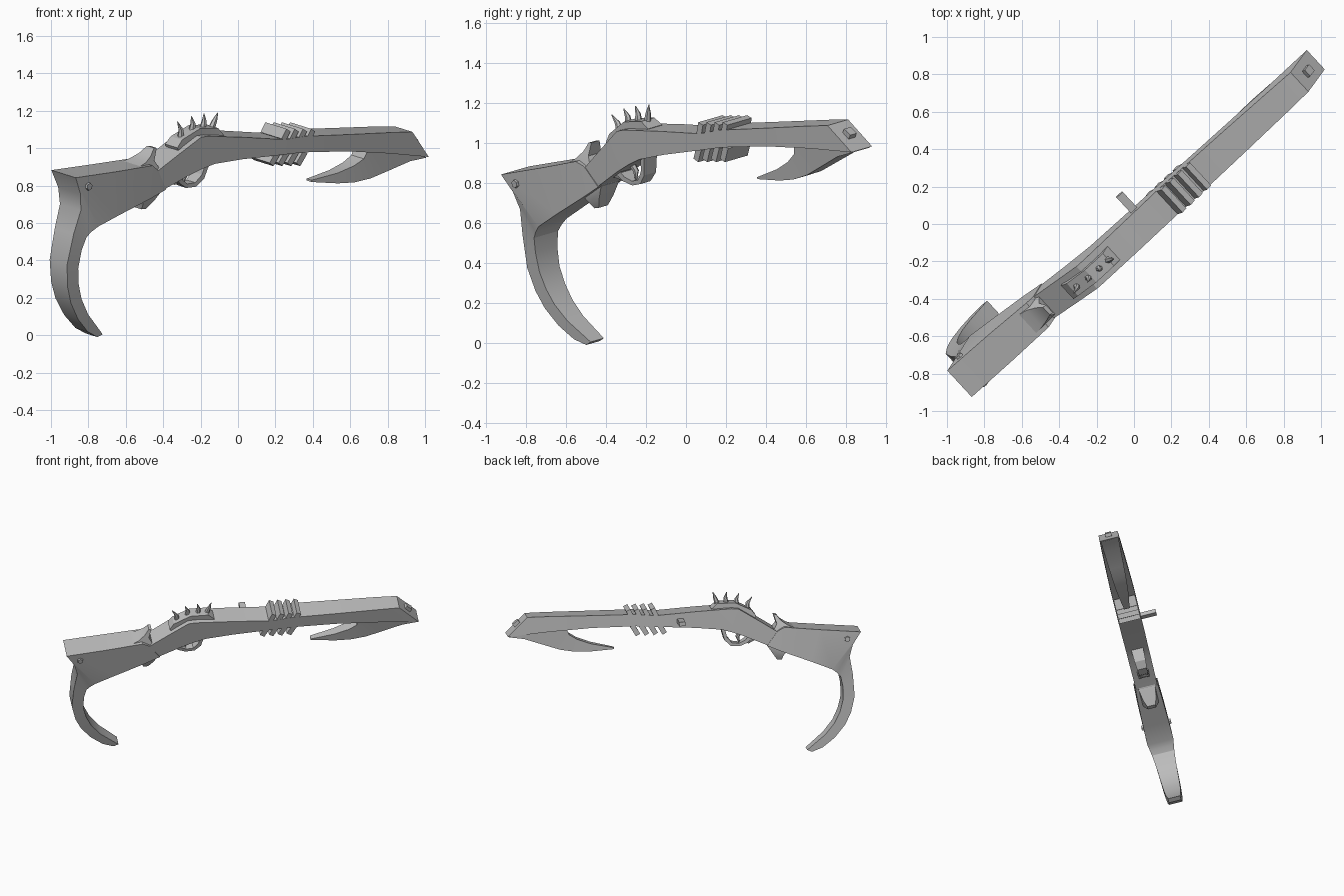
import bpy, bmesh, math
from mathutils import Matrix, Vector

if "Cube" in bpy.data.objects:
    bpy.data.objects.remove(bpy.data.objects["Cube"], do_unlink=True)

grey = bpy.data.materials.new("plain grey")
grey.diffuse_color = (0.5, 0.5, 0.5, 1)
grey.use_nodes = True
grey.node_tree.nodes["Principled BSDF"].inputs["Base Color"].default_value = (0.5, 0.5, 0.5, 1)

# Frame: length u, across a, height w; turned diagonally and rolled
yaw, roll = math.radians(42.8), math.radians(12)
FRAME = (Matrix.Rotation(yaw, 4, 'Z') @ Matrix.Translation((0, 0.19, 0))
         @ Matrix.Rotation(roll, 4, 'X'))


def finish(name, bm, smooth=25):
    bmesh.ops.recalc_face_normals(bm, faces=bm.faces)
    bm.transform(FRAME)
    mesh = bpy.data.meshes.new(name)
    bm.to_mesh(mesh)
    bm.free()
    mesh.materials.append(grey)
    obj = bpy.data.objects.new(name, mesh)
    bpy.context.collection.objects.link(obj)
    bpy.ops.object.select_all(action='DESELECT')
    obj.select_set(True)
    bpy.context.view_layer.objects.active = obj
    bpy.ops.object.shade_smooth_by_angle(angle=math.radians(smooth))
    return obj


def loft(name, stations):
    """Four-sided skin through stations (u1, w1, u2, w2, half width)."""
    bm = bmesh.new()
    rings = [[bm.verts.new(p) for p in ((u1, -h, w1), (u1, h, w1), (u2, h, w2), (u2, -h, w2))]
             for u1, w1, u2, w2, h in stations]
    for r, q in zip(rings, rings[1:]):
        for i in range(4):
            j = (i + 1) % 4
            bm.faces.new((r[i], r[j], q[j], q[i]))
    bm.faces.new(rings[0])
    bm.faces.new(rings[-1])
    return finish(name, bm)


def tube(name, points, radii, sides=6):
    """Round tapering tube along points in the u-w plane."""
    bm = bmesh.new()
    rings = []
    for i, (u, w) in enumerate(points):
        p, q = points[max(i - 1, 0)], points[min(i + 1, len(points) - 1)]
        d = Vector((q[0] - p[0], 0, q[1] - p[1])).normalized()
        side = Vector((d.z, 0, -d.x))
        ring = []
        for k in range(sides):
            t = 2 * math.pi * k / sides
            ring.append(bm.verts.new(Vector((u, 0, w)) + radii[i] *
                                     (side * math.cos(t) + Vector((0, math.sin(t), 0)))))
        rings.append(ring)
    for r, q in zip(rings, rings[1:]):
        for k in range(sides):
            j = (k + 1) % sides
            bm.faces.new((r[k], r[j], q[j], q[k]))
    bm.faces.new(rings[0])
    bm.faces.new(rings[-1])
    return finish(name, bm, 50)


def box(name, centre, size, pitch=0):
    bm = bmesh.new()
    bmesh.ops.create_cube(bm, size=1, matrix=Matrix.Translation(centre)
                          @ Matrix.Rotation(pitch, 4, 'Y') @ Matrix.Diagonal((*size, 1)))
    return finish(name, bm)


# Body from slanted muzzle to the front of the stock
loft("barrel_body", [
    (1.165, 1.127, 1.31, 0.99, 0.072), (1.02, 1.125, 1.02, 1.01, 0.076),
    (0.70, 1.115, 0.70, 1.023, 0.082), (0.375, 1.106, 0.375, 1.018, 0.086),
    (0.23, 1.088, 0.23, 1.005, 0.086), (-0.06, 1.10, -0.06, 0.98, 0.085),
    (-0.33, 1.106, -0.25, 0.955, 0.083), (-0.38, 1.10, -0.33, 0.93, 0.083),
    (-0.52, 1.008, -0.43, 0.89, 0.082), (-0.68, 0.90, -0.60, 0.81, 0.08)])

# Stock running into the curved claw grip
loft("stock_and_grip", [
    (-0.66, 0.92, -0.58, 0.815, 0.084), (-0.71, 0.947, -0.69, 0.766, 0.09),
    (-0.97, 0.915, -0.90, 0.68, 0.096), (-1.265, 0.882, -1.05, 0.615, 0.098),
    (-1.205, 0.79, -1.085, 0.585, 0.09), (-1.18, 0.70, -1.11, 0.555, 0.084),
    (-1.20, 0.57, -1.125, 0.48, 0.076), (-1.21, 0.40, -1.125, 0.38, 0.07),
    (-1.18, 0.28, -1.10, 0.29, 0.066), (-1.135, 0.19, -1.06, 0.21, 0.062),
    (-1.06, 0.10, -0.99, 0.125, 0.056), (-0.97, 0.03, -0.91, 0.06, 0.05),
    (-0.89, 0.0, -0.855, 0.015, 0.046)])

# Hooked blade below the muzzle
loft("under_blade", [
    (1.15, 1.05, 1.30, 0.985, 0.066), (1.02, 1.03, 1.19, 0.965, 0.062),
    (0.88, 1.03, 1.03, 0.905, 0.055), (0.86, 0.975, 0.93, 0.868, 0.05),
    (0.80, 0.935, 0.82, 0.845, 0.044), (0.70, 0.895, 0.71, 0.838, 0.036),
    (0.53, 0.852, 0.53, 0.842, 0.02)])
box("muzzle_peg", (1.235, 0, 1.068), (0.05, 0.045, 0.04), math.radians(40))

# Leaning ribs wrapped above and below the barrel
for i in range(4):
    box("top_rib", (0.235 + 0.06 * i, 0, 1.112), (0.034, 0.17, 0.06), math.radians(25))
    box("bottom_rib", (0.185 + 0.065 * i, 0, 0.985), (0.036, 0.16, 0.08), math.radians(30))

# Spiked plate over the bend
loft("spike_plate", [
    (-0.51, 1.035, -0.48, 0.99, 0.05), (-0.48, 1.078, -0.44, 1.0, 0.046),
    (-0.36, 1.14, -0.34, 1.05, 0.046), (-0.23, 1.142, -0.24, 1.05, 0.046),
    (-0.185, 1.105, -0.2, 1.05, 0.05)])
for base, low, tip, high in ((-0.45, 1.08, -0.49, 1.168), (-0.375, 1.12, -0.395, 1.198),
                             (-0.30, 1.13, -0.305, 1.212), (-0.235, 1.13, -0.205, 1.218)):
    mid = base + (tip - base) * 0.3 + 0.006
    tube("spike", [(base, low), (mid, (low + high) / 2), (tip, high)], (0.019, 0.014, 0.002))

# Fins on top of and below the wrist
loft("top_fin", [
    (-0.80, 0.93, -0.62, 0.90, 0.072), (-0.735, 0.957, -0.64, 0.935, 0.062),
    (-0.69, 0.99, -0.66, 0.965, 0.045), (-0.66, 1.03, -0.64, 1.03, 0.028)])
loft("bottom_fin", [
    (-0.75, 0.81, -0.56, 0.85, 0.064), (-0.72, 0.755, -0.59, 0.80, 0.06),
    (-0.70, 0.725, -0.625, 0.745, 0.05), (-0.69, 0.695, -0.655, 0.698, 0.03)])

# Trigger guard and trigger
guard = [(-0.49, 0.88), (-0.44, 0.835), (-0.385, 0.812), (-0.32, 0.82),
         (-0.275, 0.865), (-0.25, 0.96)]
loft("trigger_guard", [(u, w, u + (-0.37 - u) * 0.2, w + 0.022, 0.03 + 0.12 * abs(u + 0.37))
                       for u, w in guard])
tube("trigger", [(-0.40, 0.92), (-0.375, 0.88), (-0.385, 0.835)], (0.018, 0.015, 0.005))
loft("rear_claw", [(-0.52, 0.86, -0.44, 0.90, 0.045), (-0.49, 0.85, -0.45, 0.86, 0.035),
                   (-0.455, 0.825, -0.44, 0.828, 0.012)])

# Side stub and stock rivets
box("side_stub", (0.05, 0.125, 1.04), (0.045, 0.15, 0.03))
for side in (-1, 1):
    bm = bmesh.new()
    bmesh.ops.create_cone(bm, cap_ends=True, segments=6, radius1=0.024, radius2=0.02, depth=0.03,
                          matrix=Matrix.Translation((-1.165, side * 0.096, 0.835))
                          @ Matrix.Rotation(-side * math.pi / 2, 4, 'X'))
    finish("stock_rivet", bm)
